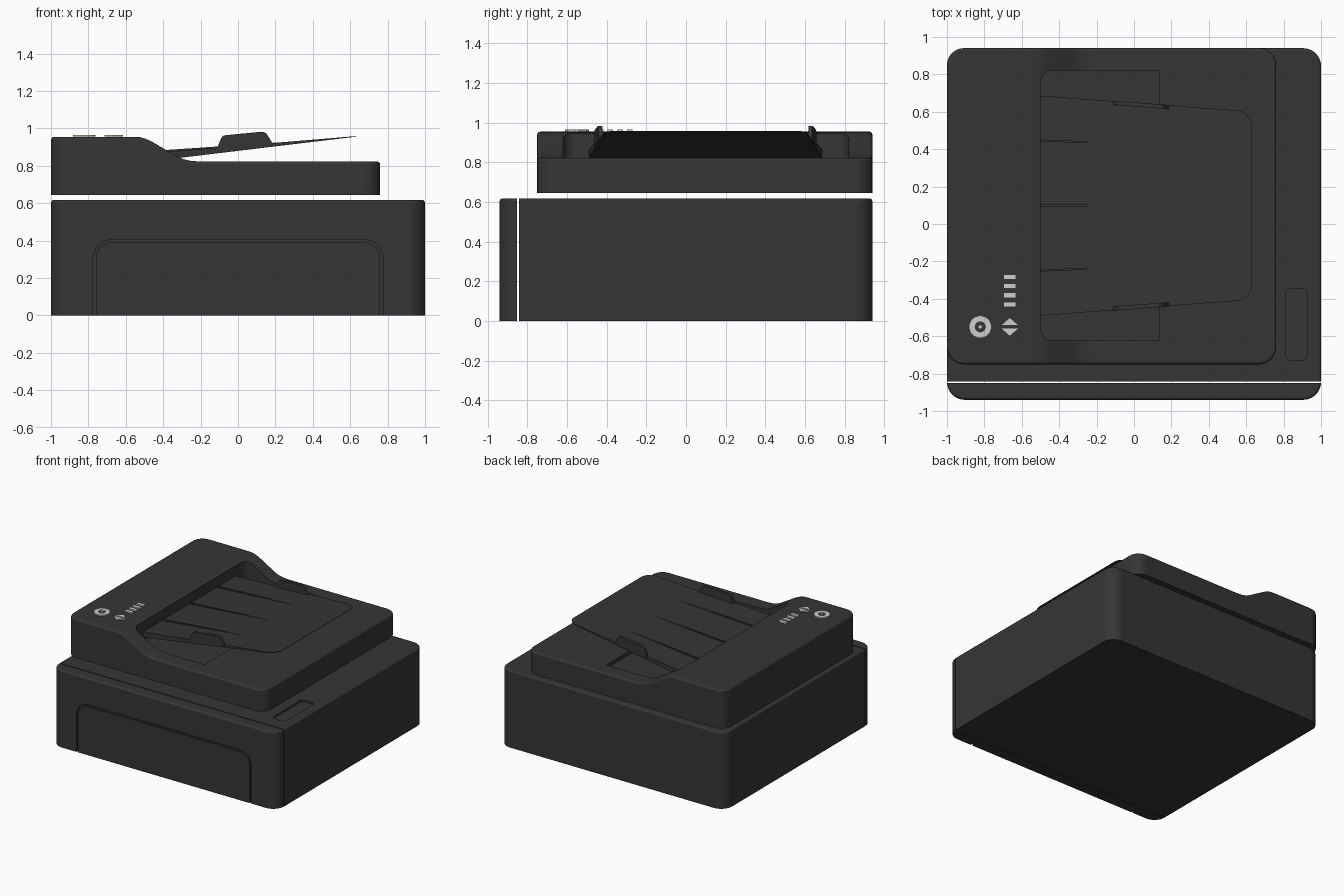
import bpy, bmesh, math
from mathutils import Vector

if "Cube" in bpy.data.objects:
    bpy.data.objects.remove(bpy.data.objects["Cube"])


def material(name, rgb):
    m = bpy.data.materials.new(name)
    m.diffuse_color = (*rgb, 1)
    m.use_nodes = True
    m.node_tree.nodes["Principled BSDF"].inputs["Base Color"].default_value = m.diffuse_color
    return m


DARK = material("charcoal plastic", (0.036, 0.036, 0.036))
LIGHT = material("light grey print", (0.62, 0.62, 0.60))


def fillet(corners, seg=7):
    """Outline from (x, y, radius) corners."""
    out, n = [], len(corners)
    for i, (x, y, r) in enumerate(corners):
        p = Vector((x, y))
        if r == 0:
            out.append(p)
            continue
        u = (Vector(corners[i - 1][:2]) - p).normalized()
        v = (Vector(corners[(i + 1) % n][:2]) - p).normalized()
        half = u.angle(v) / 2
        c = p + (u + v).normalized() * (r / math.sin(half))
        s, e = p + u * (r / math.tan(half)) - c, p + v * (r / math.tan(half)) - c
        out += [c + s.lerp(e, k / seg).normalized() * r for k in range(seg + 1)]
    return out


def rect(x0, x1, y0, y1, r=0.0):
    return fillet([(x0, y0, r), (x1, y0, r), (x1, y1, r), (x0, y1, r)])


def prism(outline, lo, hi, axis="z"):
    """Extrude an outline along an axis; lo and hi may be functions of the outline point."""
    bm = bmesh.new()

    def ring(end):
        vs = []
        for a, b in outline:
            t = end(a, b) if callable(end) else end
            vs.append(bm.verts.new((a, b, t) if axis == "z" else (a, t, b)))
        return vs
    A, B = ring(lo), ring(hi)
    bm.faces.new(A)
    bm.faces.new(B)
    for i in range(len(A)):
        j = (i + 1) % len(A)
        bm.faces.new((A[i], A[j], B[j], B[i]))
    bmesh.ops.recalc_face_normals(bm, faces=bm.faces)
    return bm


def round_rim(bm, zmin, width=0.016):
    rim = [e for e in bm.edges if e.calc_face_angle(0) > 0.85
           and sum(v.co.z for v in e.verts) / 2 > zmin
           and not all(abs(f.normal.z) < 0.1 for f in e.link_faces)]
    bmesh.ops.bevel(bm, geom=rim, offset=width, segments=3, profile=0.5, affect='EDGES')


def make(name, bm, mat=DARK, cutters=()):
    mesh = bpy.data.meshes.new(name)
    bm.to_mesh(mesh)
    bm.free()
    mesh.materials.append(mat)
    ob = bpy.data.objects.new(name, mesh)
    bpy.context.collection.objects.link(ob)
    bpy.ops.object.select_all(action='DESELECT')
    bpy.context.view_layer.objects.active = ob
    ob.select_set(True)
    for cbm in cutters:
        cm = bpy.data.meshes.new("cutter")
        cbm.to_mesh(cm)
        cbm.free()
        cm.materials.append(mat)
        cut = bpy.data.objects.new("cutter", cm)
        cut.hide_render = True
        bpy.context.collection.objects.link(cut)
        mod = ob.modifiers.new("cut", 'BOOLEAN')
        mod.operation, mod.object = 'DIFFERENCE', cut
        bpy.ops.object.modifier_apply(modifier="cut")
        bpy.data.objects.remove(cut)
    bpy.ops.object.shade_smooth_by_angle(angle=math.radians(32))
    ob.modifiers.new("normals", 'WEIGHTED_NORMAL').keep_sharp = True
    return ob


# Lower case, split by a narrow gap into front cover and main body
def case_part(y, keep_front):
    bm = prism(rect(-1, 1, -0.94, 0.94, 0.095), 0, 0.618)
    round_rim(bm, 0.5)
    bmesh.ops.bisect_plane(bm, geom=bm.verts[:] + bm.edges[:] + bm.faces[:],
                           plane_co=(0, y, 0), plane_no=(0, 1, 0),
                           clear_outer=keep_front, clear_inner=not keep_front)
    bmesh.ops.holes_fill(bm, edges=[e for e in bm.edges if e.is_boundary])
    bmesh.ops.recalc_face_normals(bm, faces=bm.faces)
    return bm


def arch(w, top, r):
    return fillet([(-w, -0.05, 0), (-w, top, r), (w, top, r), (w, -0.05, 0)])


groove = prism(arch(0.775, 0.405, 0.1) + arch(0.76, 0.39, 0.085)[::-1], -1.0, -0.925, "y")
make("front_cover", case_part(-0.851, True), cutters=[groove])
slot = prism(rect(0.81, 0.925, -0.73, -0.345, 0.03), 0.603, 0.7)
make("main_body", case_part(-0.843, False), cutters=[slot])

# Scanner lid: side profile with a raised left end, plan corners rounded
profile = [(-1, 0.645), (0.76, 0.645), (0.76, 0.823), (-0.20, 0.823), (-0.25, 0.826),
           (-0.29, 0.835), (-0.33, 0.853), (-0.46, 0.929), (-0.495, 0.945),
           (-0.525, 0.953), (-0.56, 0.955), (-1, 0.955)]
lid = prism(profile, -0.75, 0.94, "y")
corners = [e for e in lid.edges if abs(e.verts[0].co.z - e.verts[1].co.z) > 0.1
           and abs(e.verts[0].co.x - e.verts[1].co.x) < 1e-4]
bmesh.ops.bevel(lid, geom=corners, offset=0.09, segments=7, profile=0.5, affect='EDGES')
round_rim(lid, 0.7)
pocket = prism(fillet([(-0.5, -0.62, 0.06), (0.135, -0.62, 0), (0.135, 0.82, 0),
                       (-0.5, 0.82, 0.06)]), 0.793, 1.1)
make("scanner_lid", lid, cutters=[pocket])


# Sloping paper tray, thinner toward its free end
def tray_top(x, y=0):
    return 0.865 + 0.083 * (x + 0.5)


def tray_bottom(x, y=0):
    return 0.82 + 0.12 * (x + 0.5)


MID, SLOPE = 0.098, 0.075
tray = fillet([(-0.5, MID - 0.588, 0), (0.628, MID - 0.503, 0.08),
               (0.628, MID + 0.503, 0.08), (-0.5, MID + 0.588, 0)])
make("paper_tray", prism(tray, tray_bottom, tray_top))

# Tapered ribs on the tray
for i, (ya, yb) in enumerate([(0.447, 0.418), (0.098, 0.1), (-0.25, -0.218)]):
    side = [(-0.499, tray_top(-0.5) - 0.003), (0.2, tray_top(0.2) - 0.003),
            (0.2, tray_top(0.2) + 0.001), (-0.499, tray_top(-0.5) + 0.012)]

    def along(off):
        return lambda x, z: ya + (yb - ya) * (x + 0.5) / 0.7 + off
    make(f"tray_rib_{i + 1}", prism(side, along(-0.005), along(0.005), "y"))

# Paper guides standing along both tray edges
guide = fillet([(-0.115, 0.88, 0), (-0.11, 0.897, 0), (-0.085, 0.962, 0.03),
                (0.145, 0.984, 0.035), (0.185, 0.921, 0), (0.185, 0.912, 0)], 5)
for s, label in ((-1, "front"), (1, "back")):
    def edge(inset):
        return lambda x, z: MID + s * (0.588 - SLOPE * (x + 0.5) - inset)
    make(f"{label}_paper_guide", prism(guide, edge(-0.002), edge(0.02), "y"))

# Printed control symbols on the raised end
Z0, Z1 = 0.9555, 0.965


def disc(cx, cy, r):
    return [(cx + r * math.cos(a * math.tau / 32), cy + r * math.sin(a * math.tau / 32))
            for a in range(32)]


make("round_button_ring", prism(disc(-0.822, -0.55, 0.06), Z0, Z1), LIGHT,
     [prism(disc(-0.822, -0.55, 0.027), 0.9, 1.0)])
make("round_button_dot", prism(disc(-0.822, -0.55, 0.011), Z0, Z1), LIGHT)
for s, label in ((1, "up"), (-1, "down")):
    tri = [(-0.713, -0.55 + s * 0.007), (-0.615, -0.55 + s * 0.007), (-0.664, -0.55 + s * 0.05)]
    make(f"{label}_arrow", prism(tri, Z0, Z1), LIGHT)
for i in range(4):
    y = -0.283 - i * 0.049
    make(f"indicator_bar_{i + 1}", prism(rect(-0.697, -0.631, y - 0.014, y + 0.014), Z0, Z1), LIGHT)
